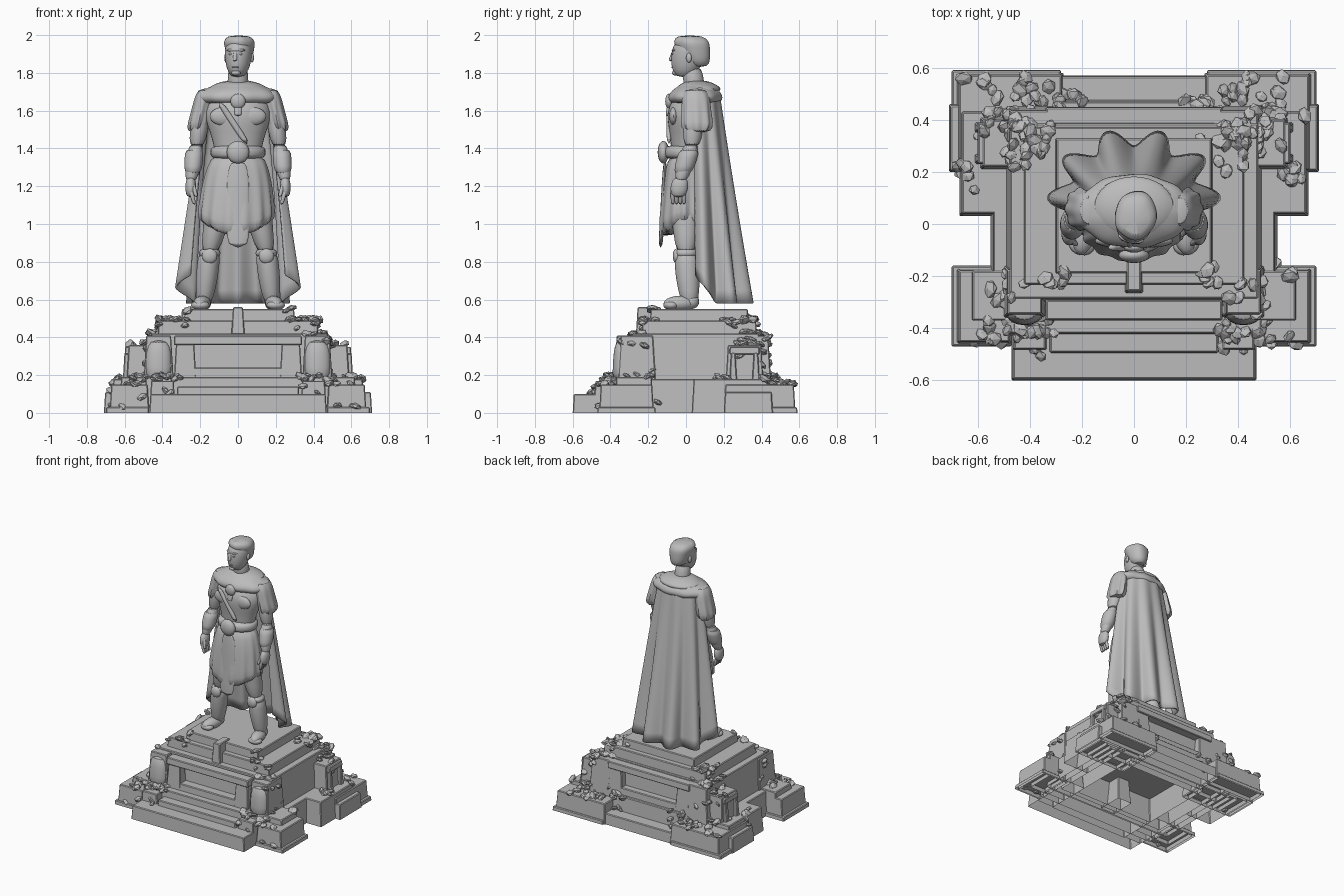
import bpy, bmesh, math, random
from mathutils import Matrix, Vector

random.seed(4)
if "Cube" in bpy.data.objects:
    bpy.data.objects.remove(bpy.data.objects["Cube"])

GREY = (.5, .5, .5, 1)
stone = bpy.data.materials.new("grey_stone")
stone.use_nodes = True
stone.diffuse_color = GREY
stone.node_tree.nodes["Principled BSDF"].inputs["Base Color"].default_value = GREY
smooth_parts = []
solids = []
SIDES = {"left": 1, "right": -1}


def finish(name, bm, levels=0, smooth=True):
    bmesh.ops.recalc_face_normals(bm, faces=bm.faces[:])
    mesh = bpy.data.meshes.new(name)
    bm.to_mesh(mesh)
    bm.free()
    mesh.materials.append(stone)
    obj = bpy.data.objects.new(name, mesh)
    bpy.context.scene.collection.objects.link(obj)
    if levels:
        subdivision = obj.modifiers.new("subdivision", "SUBSURF")
        subdivision.levels = subdivision.render_levels = levels
    if smooth:
        smooth_parts.append(obj)
    return obj


def limb(name, start, end, widths, depth=1, side=1, seg=16, waves=0, amp=0, hem=0):
    """Skin evenly spaced ellipses from start to end; ripples and hem drop grow toward the end."""
    bm = bmesh.new()
    loops = []
    for i, width in enumerate(widths):
        f = i / (len(widths) - 1)
        centre = Vector(start).lerp(Vector(end), f)
        loop = []
        for k in range(seg):
            a = math.tau * k / seg
            r = width * (1 + amp * f * math.cos(waves * a))
            offset = Vector((r * math.cos(a), r * depth * math.sin(a), -hem * f * math.sin(a) ** 2))
            point = centre + offset
            point.x *= side
            loop.append(bm.verts.new(point))
        loops.append(loop)
    for upper, lower in zip(loops, loops[1:]):
        for k in range(seg):
            n = (k + 1) % seg
            bm.faces.new((upper[k], upper[n], lower[n], lower[k]))
    bm.faces.new(loops[0])
    bm.faces.new(loops[-1])
    return finish(name, bm, levels=1)


def blob(name, centre, size, side=1, turn=0):
    bm = bmesh.new()
    bmesh.ops.create_uvsphere(bm, u_segments=16, v_segments=10, radius=1)
    place = Matrix.Translation((side * centre[0], centre[1], centre[2]))
    bm.transform(place @ Matrix.Rotation(side * turn, 4, "Z") @ Matrix.Diagonal((*size, 1)))
    return finish(name, bm)


def block(name, x_min, x_max, y_min, y_max, top, bottom=0):
    """Slightly tapered masonry block; blocks on the ground are open below."""
    bm = bmesh.new()
    bmesh.ops.create_cube(bm, size=1)
    taper = (top - bottom) * .06
    for v in bm.verts:
        inset = taper if v.co.z > 0 else 0
        v.co.x = x_max - inset if v.co.x > 0 else x_min + inset
        v.co.y = y_max - inset if v.co.y > 0 else y_min + inset
        v.co.z = top if v.co.z > 0 else bottom
    if bottom == 0:
        under = min(bm.faces, key=lambda face: face.calc_center_median().z)
        bmesh.ops.delete(bm, geom=[under], context="FACES_ONLY")
        solids.append((x_min + taper, x_max - taper, y_min + taper, y_max - taper, top))
    obj = finish(name, bm, smooth=False)
    worn = obj.modifiers.new("worn_edges", "BEVEL")
    worn.width = .005
    worn.limit_method = "ANGLE"


# Central tiers of the pedestal: half width, front, back, top
centre_blocks = {
    "lower_front_step": (.47, -.6, -.3, .1),
    "middle_front_step": (.33, -.5, -.3, .14),
    "upper_front_step": (.5, -.43, -.3, .19),
    "pedestal_core": (.5, -.31, .41, .42),
    "side_footing": (.55, -.3, .4, .18),
    "upper_tier": (.45, -.26, .4, .49),
    "top_slab": (.33, -.22, .36, .55),
    "front_key_stone": (.06, -.29, -.1, .56),
    "rear_step": (.3, .3, .57, .08),
    "rear_upper_step": (.3, .3, .48, .19)}
for name, (half, *rest) in centre_blocks.items():
    block(name, -half, half, *rest)

# Mirrored corner masonry: inner, outer, front, back, top
corner_blocks = {
    "step_cheek": (.33, .47, -.49, -.3, .17),
    "front_corner_plinth": (.47, .7, -.47, -.16, .03),
    "front_corner_block": (.47, .68, -.46, -.17, .15),
    "front_corner_cap": (.47, .63, -.38, -.17, .19),
    "front_buttress": (.33, .51, -.37, -.15, .41),
    "rear_corner_plinth": (.28, .7, .2, .59, .03),
    "rear_corner_block": (.27, .68, .2, .58, .15),
    "side_block": (.45, .71, .2, .46, .11),
    "side_upper_block": (.45, .67, .03, .44, .18),
    "side_buttress": (.45, .6, .2, .42, .36),
    "rear_buttress": (.28, .5, .3, .46, .41)}
for name, (inner, outer, *rest) in corner_blocks.items():
    block("left_" + name, inner, outer, *rest)
    block("right_" + name, -outer, -inner, *rest)

# Framed recesses on the front and the back, pillars and side niches
for end, front, back in (("front", -.37, -.29), ("rear", .38, .45)):
    block(end + "_frame_top", -.34, .34, front, back, .41, .36)
    block(end + "_frame_bottom", -.34, .34, front, back, .24, .16)
    for side, s in SIDES.items():
        block(f"{end}_frame_{side}", s * .28 - .06, s * .28 + .06, front, back, .4, .17)
for side, s in SIDES.items():
    limb(side + "_front_pillar", (.42, -.35, .17), (.42, -.34, .39), (.07, .07, .07, .05), .6, s)
    for end, y in (("front", .25), ("rear", .37)):
        block(f"{side}_niche_{end}_jamb", s * .59 - .02, s * .59 + .02, y - .02, y + .02, .32, .17)
    block(side + "_niche_lintel", s * .58 - .02, s * .58 + .02, .23, .39, .35, .31)


# Ivy leaves, resting on the masonry or clinging to its walls
def height(x, y):
    return max((top for x_min, x_max, y_min, y_max, top in solids
                if x_min <= x <= x_max and y_min <= y <= y_max), default=0)


def spin(limit, axis):
    return Matrix.Rotation(random.uniform(-limit, limit), 4, axis)


ivy = bmesh.new()
clusters = ((.5, .42, 45), (.3, .47, 16), (.64, .17, 10), (.6, -.13, 9), (.4, -.4, 20),
            (.5, -.25, 9), (.57, -.45, 9), (.4, .3, 15), (.44, .56, 6), (.3, -.2, 7))
for x_mid, y_mid, count in clusters:
    for s in SIDES.values():
        spread = math.sqrt(count) / 90
        for leaf in range(count):
            x, y = s * random.gauss(x_mid, spread), random.gauss(y_mid, spread)
            z = height(x, y)
            if abs(x) > .68 or abs(y) > .57 or z == 0:
                continue
            inward = next((k / 100 for k in range(99, 85, -1) if height(x * k / 100, y * k / 100) > z), None)
            if inward and random.random() < .6:
                x, y = x * inward, y * inward
                z = random.uniform(z, height(x, y))
            turn = spin(.7, "X") @ spin(.7, "Y") @ spin(math.pi, "Z")
            place = Matrix.Translation((x, y, z + .005)) @ turn @ Matrix.Diagonal((1, .8, .45, 1))
            bmesh.ops.create_icosphere(ivy, subdivisions=1, radius=random.uniform(.025, .04), matrix=place)
finish("ivy_leaves", ivy, smooth=False)

# Torso, belt and pleated skirt
limb("torso", (0, 0, 1.34), (0, .03, 1.7), (.12, .13, .15, .18, .18, .1), .67)
limb("neck", (0, .05, 1.68), (0, .03, 1.84), (.06, .055, .055))
limb("belt", (0, 0, 1.34), (0, 0, 1.42), (.14, .15, .15, .14), .8)
blob("belt_buckle", (0, -.12, 1.38), (.06, .03, .06))
limb("skirt", (0, 0, 1.38), (-.01, -.01, .99), (.13, .16, .18, .19, .2, .2), .67, seg=64, waves=14, amp=.05, hem=.08)
limb("skirt_front_panel", (0, -.11, 1.34), (0, -.135, .87), (.05, .06, .06, .06, .06), .2)
limb("strap", (-.1, -.09, 1.65), (.05, -.09, 1.42), (.02, .02, .02), .7)

# Mantle around the shoulders with its medallion
limb("mantle", (0, .05, 1.76), (0, .05, 1.63), (.06, .13, .19, .22, .22, .18), .65, seg=48, waves=9, amp=.03)
limb("cowl_roll", (0, .07, 1.69), (0, .06, 1.76), (.13, .16, .16, .12, .07), .75)
blob("medallion", (0, -.09, 1.65), (.04, .02, .04))
limb("medallion_tongue", (0, -.09, 1.63), (0, -.1, 1.57), (.02, .02, .02), .5)

# Limbs
for side, s in SIDES.items():
    part = side + "_"
    blob(part + "chest_muscle", (.07, -.065, 1.57), (.08, .025, .05), s)
    limb(part + "upper_arm", (.18, .05, 1.7), (.22, .03, 1.4), (.04, .05, .05, .04), 1.1, s)
    limb(part + "sleeve", (.17, .05, 1.72), (.22, .06, 1.48), (.04, .05, .05, .055, .05), 1.5, s, 32, 8, .12)
    limb(part + "forearm", (.22, .03, 1.43), (.25, -.03, 1.22), (.04, .04, .04, .03), 1.1, s)
    limb(part + "bracer", (.23, .02, 1.4), (.24, -.02, 1.26), (.05, .05, .05, .04), 1.1, s)
    limb(part + "palm", (.25, -.03, 1.25), (.25, -.04, 1.14), (.02, .03, .03, .02), 1.6, s)
    for finger in range(4):
        y = finger * .02 - .07
        limb(f"{part}finger_{finger}", (.25, y, 1.18), (.23, y, 1.1), (.013, .013, .01), 1, s, 8)
    limb(part + "thumb", (.24, -.06, 1.22), (.22, -.08, 1.14), (.01, .013, .01), 1, s, 8)
    limb(part + "thigh", (.08, 0, 1.18), (.15, 0, .84), (.08, .08, .06, .05), 1.1, s)
    limb(part + "greave", (.15, 0, .86), (.18, .02, .57), (.06, .06, .06, .05, .04), 1.1, s)
    limb(part + "greave_cuff", (.15, 0, .87), (.15, 0, .82), (.055, .06, .055), 1.1, s)
    blob(part + "knee_guard", (.15, -.05, .83), (.04, .02, .04), s)
    blob(part + "foot", (.19, -.03, .58), (.045, .09, .04), s, .2)
    blob(part + "heel", (.18, .03, .59), (.04, .04, .04), s)
    blob(part + "toe_cap", (.2, -.08, .57), (.05, .04, .025), s, .2)

# Head, turned slightly to its right, with swept hair
head = [
    limb("skull", (0, -.01, 1.775), (0, .03, 2), (.035, .06, .07, .075, .07, .04), 1.25),
    limb("hair", (0, .07, 1.83), (0, .02, 2), (.04, .06, .07, .077, .085, .06), 1.15, seg=36, waves=5, amp=.03),
    limb("nose", (0, -.065, 1.92), (0, -.085, 1.86), (.01, .01, .014)),
    blob("brow", (0, -.055, 1.92), (.05, .02, .01)),
    blob("lips", (0, -.068, 1.83), (.02, .01, .006)),
    blob("chin", (0, -.055, 1.8), (.025, .02, .015))]
for side, s in SIDES.items():
    head.append(blob(side + "_eye", (.027, -.066, 1.9), (.012, .007, .006), s))
    head.append(blob(side + "_ear", (.07, .03, 1.88), (.01, .015, .025), s))
for feature in head:
    feature.data.transform(Matrix.Rotation(-.2, 4, "Z"))

# Cape with folds that deepen toward the hem
bm = bmesh.new()
ACROSS, DOWN = 90, 16
grid = []
for j in range(DOWN + 1):
    f = j / DOWN
    row = []
    for i in range(ACROSS + 1):
        t = 2 * i / ACROSS - 1
        a = t * 1.8
        fold = 1 - (.02 + .13 * f) * math.cos(10 * a)
        lift = .5 * max(0, abs(t) - .7)
        x = .15 * (1 + .9 * f ** .8) * fold * math.sin(a)
        y = .07 + .03 * f + (.1 + .13 * f) * fold * math.cos(a)
        row.append(bm.verts.new((x, y, 1.72 - f * (1.14 - lift))))
    grid.append(row)
for upper, lower in zip(grid, grid[1:]):
    for i in range(ACROSS):
        bm.faces.new((upper[i], upper[i + 1], lower[i + 1], lower[i]))
cloth = finish("cape", bm).modifiers.new("cloth_thickness", "SOLIDIFY")
cloth.thickness = .012
cloth.offset = 0

bpy.ops.object.select_all(action="DESELECT")
for feature in smooth_parts:
    feature.select_set(True)
bpy.context.view_layer.objects.active = smooth_parts[0]
bpy.ops.object.shade_smooth_by_angle(angle=math.radians(60))
